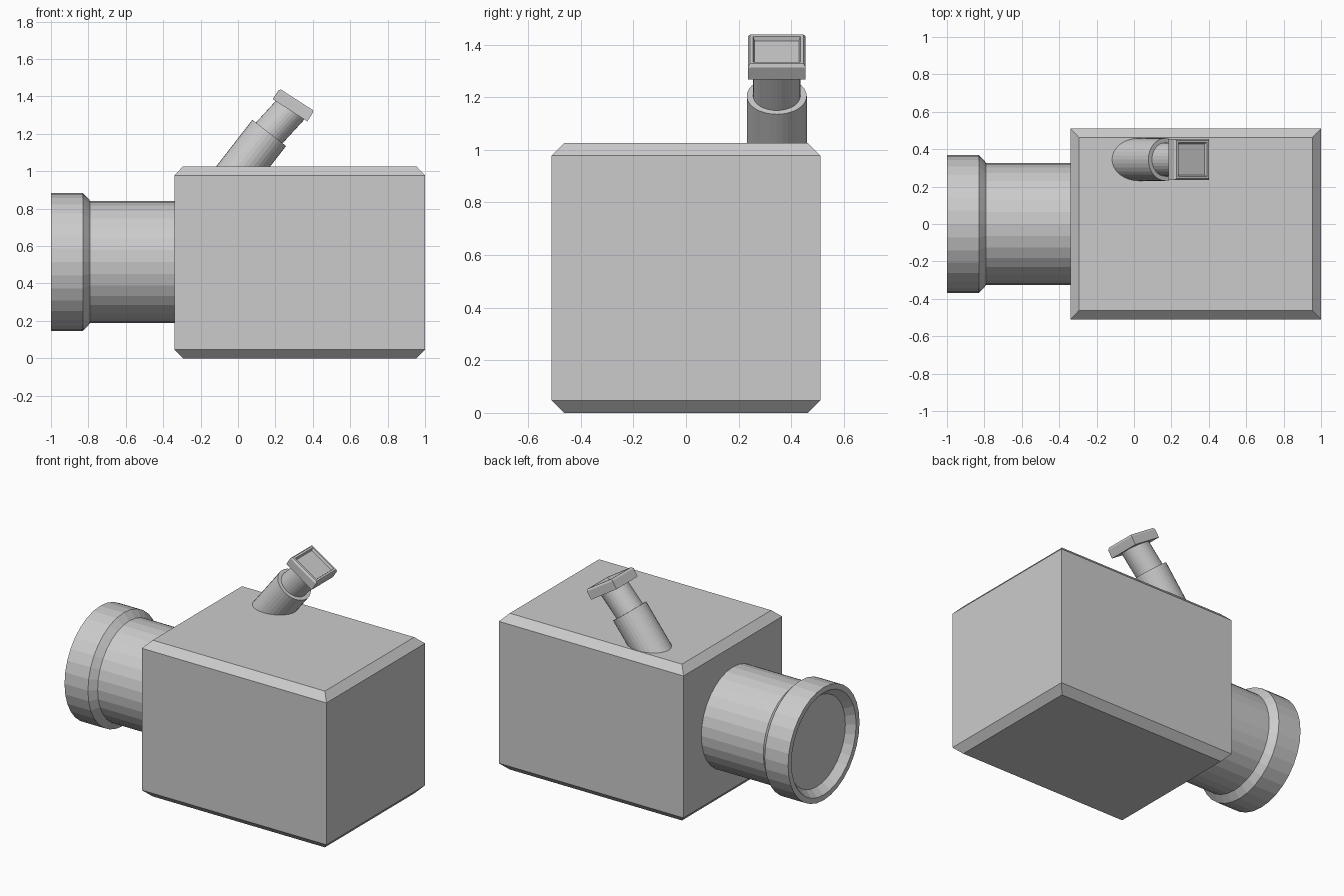
import bpy, bmesh, math
from mathutils import Vector, Matrix

if "Cube" in bpy.data.objects:
    bpy.data.objects.remove(bpy.data.objects["Cube"])


def finish(name, bm, matrix=Matrix()):
    bmesh.ops.recalc_face_normals(bm, faces=bm.faces)
    mesh = bpy.data.meshes.new(name)
    bm.to_mesh(mesh)
    bm.free()
    obj = bpy.data.objects.new(name, mesh)
    obj.matrix_world = matrix
    bpy.context.collection.objects.link(obj)
    return obj


def loft(name, rings, matrix=Matrix()):
    """Bridge successive rings of points and cap both ends."""
    bm = bmesh.new()
    loops = [[bm.verts.new(p) for p in ring] for ring in rings]
    n = len(loops[0])
    for a, b in zip(loops, loops[1:]):
        for i in range(n):
            j = (i + 1) % n
            bm.faces.new((a[i], a[j], b[j], b[i]))
    bm.faces.new(loops[0])
    bm.faces.new(loops[-1])
    return finish(name, bm, matrix)


def rect(hx, hy, z):
    return [(-hx, -hy, z), (hx, -hy, z), (hx, hy, z), (-hx, hy, z)]


def circle(r, z, n=32):
    return [(r * math.cos(2 * math.pi * i / n), r * math.sin(2 * math.pi * i / n), z)
            for i in range(n)]


def along(origin, direction):
    """Place local z along a direction in the xz plane, keeping y."""
    tilt = math.atan2(direction[0], direction[1])
    return Matrix.Translation(origin) @ Matrix.Rotation(tilt, 4, 'Y')


# Camera body: box with chamfered top and bottom rims
loft("camera_body",
     [rect(0.625, 0.463, 0), rect(0.67, 0.511, 0.047),
      rect(0.67, 0.511, 0.978), rect(0.625, 0.463, 1.025)],
     Matrix.Translation((0.33, 0, 0)))

# Lens barrel with flared hood and recessed front glass (local z points to -x)
profile = [(0.327, -0.30), (0.327, -0.79), (0.37, -0.83), (0.37, -1.0),
           (0.335, -1.0), (0.295, -0.95)]
loft("lens", [circle(r, -x) for r, x in profile],
     along((0, 0, 0.515), (-1, 0)))

# Viewfinder: outer tube, inner tube and square eyepiece
y = 0.345
tube_end = Vector((0.167, y, 1.205))
cap_base = Vector((0.278, y, 1.326))
loft("viewfinder_outer_tube", [circle(0.114, -0.36), circle(0.114, 0)],
     along(tube_end, (0.614, 0.789)))

step = cap_base - tube_end
loft("viewfinder_inner_tube", [circle(0.09, -0.03), circle(0.09, step.length + 0.015)],
     along(tube_end, (step.x, step.z)))

loft("eyepiece",
     [rect(0.11, 0.11, 0), rect(0.11, 0.11, 0.055), rect(0.102, 0.102, 0.067),
      rect(0.09, 0.09, 0.067), rect(0.084, 0.084, 0.05)],
     along(cap_base, (0.54, 0.842)))
